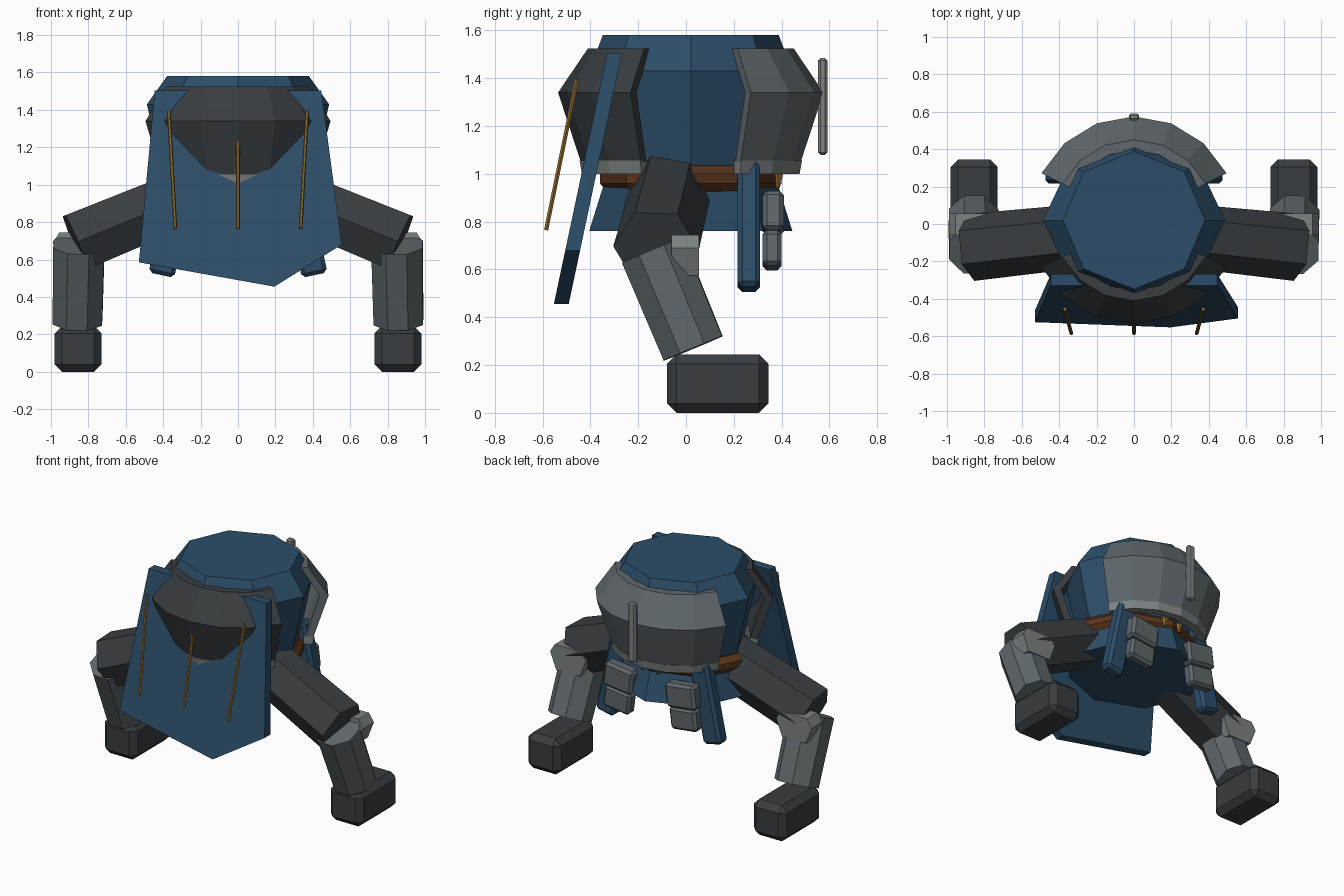
import bpy, bmesh
from math import sin, cos, pi, radians
from mathutils import Vector, Matrix

if "Cube" in bpy.data.objects:
    bpy.data.objects.remove(bpy.data.objects["Cube"])


def mat(name, *rgb):
    m = bpy.data.materials.new(name)
    m.diffuse_color = (*rgb, 1)
    m.use_nodes = True
    m.node_tree.nodes["Principled BSDF"].inputs["Base Color"].default_value = m.diffuse_color
    return m


NAVY = mat("navy", .025, .075, .14)
DARK = mat("dark_grey", .04, .047, .052)
GREY = mat("mid_grey", .115, .135, .145)
PALE = mat("pale_grey", .20, .225, .22)
BROWN = mat("brown", .10, .035, .012)
GOLD = mat("gold", .28, .15, .03)


def make(name, bm, material, bevel=0):
    bmesh.ops.recalc_face_normals(bm, faces=bm.faces)
    me = bpy.data.meshes.new(name)
    bm.to_mesh(me)
    bm.free()
    me.materials.append(material)
    ob = bpy.data.objects.new(name, me)
    bpy.context.collection.objects.link(ob)
    if bevel:
        b = ob.modifiers.new("bevel", 'BEVEL')
        b.width, b.segments = bevel, 1
    return ob


def box(name, centre, size, material, bevel=0, tilt=0):
    bm = bmesh.new()
    bmesh.ops.create_cube(bm, size=1, matrix=Matrix.Diagonal((*size, 1)))
    ob = make(name, bm, material, bevel)
    ob.location = centre
    ob.rotation_euler.y = tilt
    return ob


def loft(name, rings, material, closed=False):
    """Join rings of points; cap both ends, or close the last ring to the first."""
    bm = bmesh.new()
    vs = [[bm.verts.new(p) for p in r] for r in rings]
    n = len(rings[0])
    pairs = list(zip(vs, vs[1:])) + ([(vs[-1], vs[0])] if closed else [])
    for a, b in pairs:
        for i in range(n):
            j = (i + 1) % n
            bm.faces.new((a[i], a[j], b[j], b[i]))
    if not closed:
        bm.faces.new(vs[0])
        bm.faces.new(vs[-1])
    return make(name, bm, material)


def limb(name, a, b, ra, rb, sides, ref, material):
    """Prism from a to b; ref points towards the first corner."""
    a, b = Vector(a), Vector(b)
    d = (b - a).normalized()
    u = Vector(ref)
    u = (u - u.dot(d) * d).normalized()
    v = d.cross(u)
    ang = [2 * pi * i / sides for i in range(sides)]
    return loft(name, [[p + r * (cos(t) * u + sin(t) * v) for t in ang]
                       for p, r in ((a, ra), (b, rb))], material)


def octagon(rx, ry, z, cy=.02):
    return [(rx * cos(i * pi / 4), cy + ry * sin(i * pi / 4), z) for i in range(8)]


def arc(name, section, sign, material):
    """Sweep an (r, z) section round the back (+1) or front (-1) of the body."""
    angles = [radians(27 + 21 * i) for i in range(7)]
    return loft(name, [[(r * cos(t), .02 + sign * r * sin(t), z) for r, z in section]
                       for t in angles], material)


# Body with waist and flared skirt
loft("body", [octagon(.38, .368, 1.58), octagon(.487, .425, 1.43),
              octagon(.39, .35, 1.0), octagon(.46, .425, .76)], NAVY)

# Belt: angular ring
loft("belt", [[((.41 + o) * cos(i * pi / 4), .02 + (.345 + o) * sin(i * pi / 4), z)
               for o, z in ((-.06, .92), (.0, .92), (.035, .96), (.035, 1.0), (0, 1.035), (-.06, 1.035))]
              for i in range(8)], BROWN, closed=True)

# Chest and back shells with lower trims
shell = [(.42, 1.525), (.555, 1.34), (.46, 1.05), (.41, 1.05), (.50, 1.34), (.375, 1.525)]
shell[0] = (.43, 1.525)
trim = [(.465, 1.055), (.455, 1.0), (.40, 1.0), (.40, 1.055)]
for sign, label, m in ((-1, "chest", DARK), (1, "back", GREY)):
    arc(label + "_shell", shell, sign, m)
    arc(label + "_shell_trim", trim, sign, PALE)

# Slanted front panel with pointed lower edge
outline = [(-.445, 1.505), (.445, 1.505), (.555, .68), (.195, .455), (-.53, .585)]
loft("front_panel", [[(x, y0 - (1.505 - z) * .212, z) for x, z in outline]
                     for y0 in (-.33, -.268)], NAVY)

# Thin rods in front of the panel
for x0, x1, z0 in ((-.37, -.335, 1.395), (0, 0, 1.235), (.37, .335, 1.395)):
    limb("front_rod", (x0, -.585 + (z0 - .765) * .205, z0), (x1, -.585, .765),
         .01, .01, 6, (1, 0, 0), GOLD)

# Upright bar on the back
box("back_bar", (0, .572, 1.282), (.055, .038, .405), PALE, .01)

for s in (-1, 1):
    side = "right" if s > 0 else "left"
    # Leg
    limb(side + "_thigh", (.25 * s, -.06, .945), (.87 * s, -.125, .69), .17, .18, 6, (0, 1, 0), DARK)
    limb(side + "_shin", (.85 * s, -.14, .68), (.858 * s, .03, .27), .148, .143, 8,
         (cos(pi / 8), sin(pi / 8), 0), GREY)
    box(side + "_foot", (.855 * s, .133, .1225), (.25, .425, .245), DARK, .04)
    # Plate at the back of the knee
    plate = [(-.10, .745), (.10, .745), (.135, .69), (.09, .575), (-.09, .575), (-.135, .69)]
    loft(side + "_knee_plate", [[(.855 * s + x, y, z) for x, z in plate]
                                for y in (-.06, .055)], PALE)
    # Hanging strap
    box(side + "_strap", (.345 * s, .263, .82), (.14, .095, .62), NAVY, .02, radians(-12 * s))
    # Two-part hip plates
    tilt = radians(-7 * s)
    box(side + "_hip_plate_upper", (.235 * s, .365, .835), (.22, .09, .165), GREY, .018, tilt)
    box(side + "_hip_plate_lower", (.25 * s, .36, .68), (.20, .08, .15), GREY, .018, tilt)
    # Small charm under the back trim
    limb(side + "_charm", (.06 * s, .385, 1.0), (.06 * s, .385, .94), .025, .008, 6, (1, 0, 0), GOLD)
